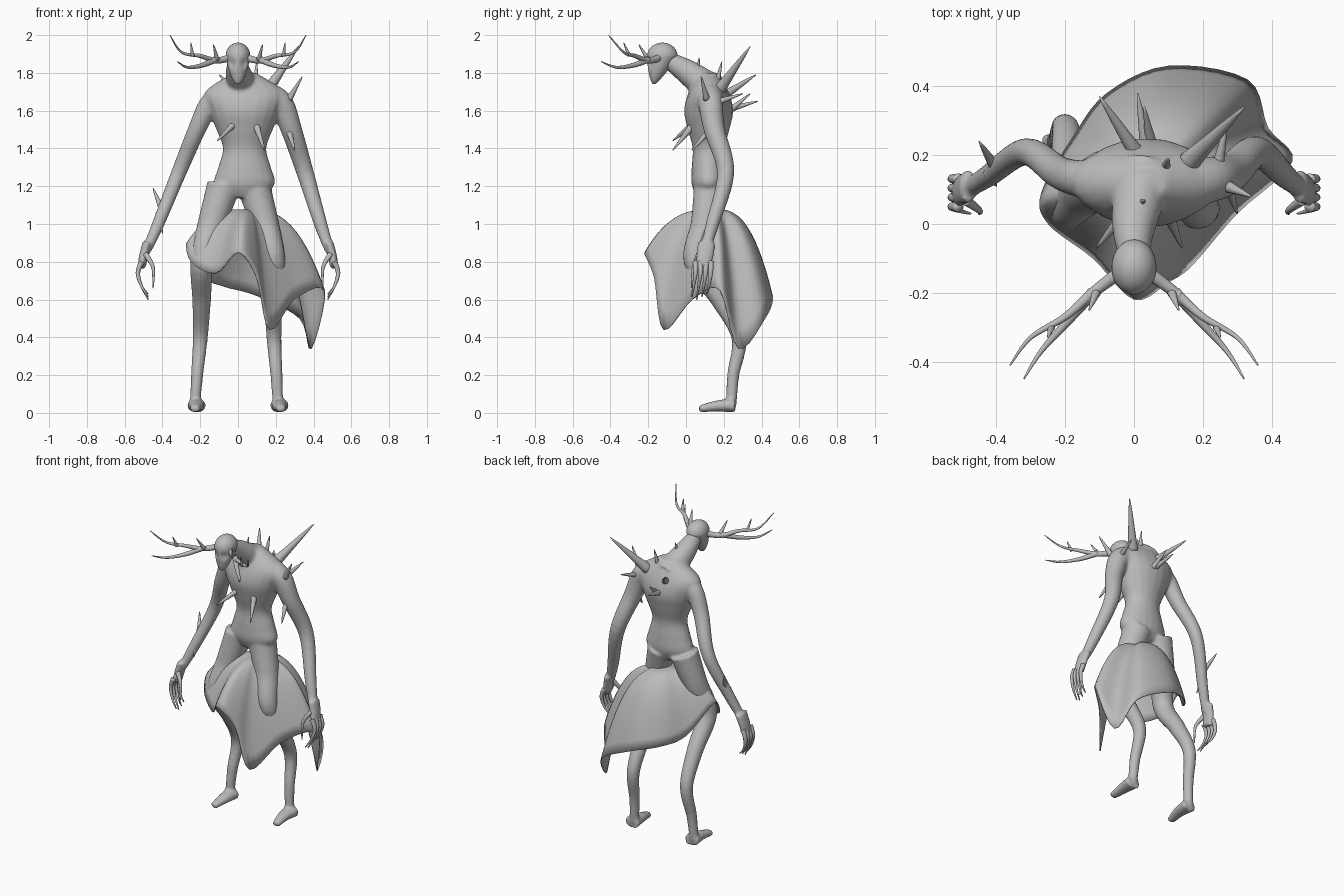
import bpy, bmesh, math
from mathutils import Vector

cube = bpy.data.objects.get("Cube")
if cube:
    bpy.data.objects.remove(cube, do_unlink=True)

grey = bpy.data.materials.new("plain grey")
grey.use_nodes = True
colour = (.5, .5, .5, 1)
grey.diffuse_color = colour
grey.node_tree.nodes["Principled BSDF"].inputs["Base Color"].default_value = colour


def spline(points, steps, closed=False):
    """Smooth path through the given points."""
    points = [Vector(point) for point in points]
    count = len(points)
    path = []
    for i in range(count if closed else count - 1):
        near = [i - 1, i, i + 1, i + 2]
        if closed:
            near = [k % count for k in near]
        else:
            near = [max(0, min(count - 1, k)) for k in near]
        before, start, end, after = (points[k] for k in near)
        into, out = (end - before) / 2, (after - start) / 2
        for step in range(steps):
            t = step / steps
            blend = t * t * (3 - 2 * t)
            path.append(start.lerp(end, blend) + into * t * (1 - t) ** 2 - out * t * t * (1 - t))
    return path if closed else path + [points[-1]]


def bridge(bm, lower, upper):
    """Band of quads between two closed rings."""
    for k in range(len(lower)):
        bm.faces.new((lower[k - 1], lower[k], upper[k], upper[k - 1]))


def tube(bm, rings):
    """Closed skin over (centre, width radius, depth radius) rings."""
    sides = 20
    centres = [ring[0] for ring in rings]
    along = centres[-1] - centres[0]
    across = Vector((1, 0, 0)) if abs(along.x) < abs(along.y) + abs(along.z) else Vector((0, 0, 1))
    previous = first = None
    for i, (centre, width, depth) in enumerate(rings):
        tangent = (centres[min(i + 1, len(rings) - 1)] - centres[max(i - 1, 0)]).normalized()
        across = (across - tangent * across.dot(tangent)).normalized()
        other = tangent.cross(across)
        ring = []
        for k in range(sides):
            angle = math.tau * k / sides
            offset = across * width * math.cos(angle) + other * depth * math.sin(angle)
            ring.append(bm.verts.new(centre + offset))
        if previous:
            bridge(bm, previous, ring)
        else:
            first = ring
        previous = ring
    bm.faces.new(first[::-1])
    bm.faces.new(previous)


def limb(bm, points, start, end=.002, width=1, depth=1, side=1, lean=0, ease=1):
    """Tapered tube along a path; side mirrors it, lean tilts it above the wrists."""
    path = spline([(x * side + lean * (z - .85), y, z) for x, y, z in points], 6)
    rings = []
    for i, centre in enumerate(path):
        radius = end + (start - end) * (1 - i / (len(path) - 1)) ** ease
        rings.append((centre, radius * width, radius * depth))
    tube(bm, rings)


def finish(name, bm):
    bmesh.ops.recalc_face_normals(bm, faces=bm.faces)
    for face in bm.faces:
        face.smooth = True
    mesh = bpy.data.meshes.new(name)
    bm.to_mesh(mesh)
    bm.free()
    mesh.materials.append(grey)
    part = bpy.data.objects.new(name, mesh)
    bpy.context.scene.collection.objects.link(part)
    return part


# Body: torso, neck, arms, palms, legs and feet fused into one skin
body = bmesh.new()
outline = spline([(1.14, .08, .06), (1.21, .16, .09), (1.3, .14, .09), (1.4, .115, .085), (1.5, .15, .11),
                  (1.6, .19, .13), (1.7, .21, .105), (1.8, .06, .05)], 5)
tube(body, [(Vector((.035, .12, height)), width, depth) for height, width, depth in outline])
limb(body, [(.03, .15, 1.7), (0, 0, 1.81), (0, -.1, 1.87)], .09, .04)
for side in (1, -1):
    # The left arm sits wider and is a little thicker than the right
    limb(body, [(.08, .12, 1.69), (.185, .13, 1.64), (.25, .15, 1.5), (.335, .21, 1.27), (.43, .14, 1),
                (.485, .1, .86)], .07 + side * .007, .025, side=side, lean=.05)
    limb(body, [(.48, .11, .9), (.5, .1, .83), (.51, .09, .77)], .026, .022, depth=1.9, side=side)
    limb(body, [(.08, .13, 1.2), (.14, .1, 1), (.19, .05, .8), (.19, .18, .6), (.195, .28, .4),
                (.21, .25, .2), (.22, .24, .04)], .09, .028, side=side, lean=.01, ease=1.5)
    limb(body, [(.22, .26, .04), (.22, .16, .036), (.23, .07, .02)], .04, .018, width=1.3, side=side)
body = finish("body", body)
remesh = body.modifiers.new("fuse", "REMESH")
remesh.mode = "VOXEL"
remesh.voxel_size = .009
remesh.use_smooth_shade = True
soften = body.modifiers.new("soften", "SMOOTH")
soften.factor = .5
soften.iterations = 6

# Skull-like head: a ball with its lower half drawn down into a chin, and sunken eyes
head = bmesh.new()
bmesh.ops.create_uvsphere(head, u_segments=40, v_segments=30, radius=1)
for vert in head.verts:
    x, y, z = vert.co
    drop = min(z, 0)
    vert.co = (x * .065 * (1 + drop * .25), y * .08 * (1 + drop * .5) - .125 + drop * .045,
               1.89 + z * (.15 if z < 0 else .07))
    for side in (1, -1):
        gap = (vert.co - Vector((side * .03, -.19, 1.85))).length
        vert.co.y += max(0, .02 - gap * .7)
finish("head", head)

for side, label in ((1, "left"), (-1, "right")):
    # Antlers: main beam, lower fork and short tines
    antler = bmesh.new()
    limb(antler, [(.04, -.14, 1.88), (.12, -.2, 1.865), (.2, -.27, 1.89), (.3, -.33, 1.91), (.36, -.41, 2)],
         .02, side=side)
    limb(antler, [(.12, -.2, 1.87), (.19, -.28, 1.84), (.27, -.37, 1.83), (.32, -.45, 1.86)],
         .018, side=side)
    limb(antler, [(.11, -.2, 1.87), (.13, -.25, 1.95)], .014, side=side)
    limb(antler, [(.24, -.3, 1.89), (.25, -.33, 1.96)], .011, side=side)
    finish(label + "_antler", antler)

    # Long hooked fingers and thumb
    hand = bmesh.new()
    for finger in range(4):
        y = .05 + finger * .027
        tip = .6 + abs(finger - 1) * .015
        limb(hand, [(.51, y, .8), (.53, y, .74), (.51, y - .01, .67), (.475, y - .02, tip)],
             .016, .003, side=side)
    limb(hand, [(.49, .07, .84), (.45, .04, .77), (.45, .03, .66)], .016, .003, side=side)
    finish(label + "_fingers", hand)

# Thorns on back, shoulders, chest and forearm, thicker where longer
thorns = bmesh.new()
for base, tip in (
    ((.15, .17, 1.7), (.32, .34, 1.94)),
    ((.03, .17, 1.66), (-.1, .37, 1.79)),
    ((.04, .2, 1.6), (.01, .38, 1.65)),
    ((.05, .23, 1.6), (.03, .34, 1.69)),
    ((.24, .15, 1.64), (.27, .3, 1.69)),
    ((.09, .16, 1.73), (.1, .19, 1.86)),
    ((.02, .06, 1.8), (.03, .07, 1.88)),
    ((.27, .11, 1.66), (.34, .08, 1.78)),
    ((-.01, .05, 1.54), (-.11, -.07, 1.44)),
    ((.09, .05, 1.54), (.14, -.07, 1.39)),
    ((.27, .12, 1.49), (.3, .03, 1.39)),
    ((-.4, .16, 1.07), (-.45, .24, 1.19)),
    ((-.42, .15, 1.06), (-.4, .11, .95)),
):
    length = (Vector(tip) - Vector(base)).length
    limb(thorns, [base, tip], .008 + length * .08)
finish("thorns", thorns)

# Ragged cloth draped over the thighs, bulging from its peak to a wavy rim
cloth = bmesh.new()
peak = Vector((.05, .15, 1.08))
rim = spline([(0, -.22, .85), (.1, -.17, .72), (.17, -.12, .44), (.3, .03, .6), (.46, .18, .65),
              (.39, .28, .34), (.33, .42, .5), (.1, .46, .62), (-.08, .38, .67), (-.18, .25, .72),
              (-.27, .09, .9), (-.25, 0, .8), (-.12, -.1, .74)], 5, closed=True)
rows = 12
previous = None
for row in range(1, rows + 1):
    t = row / rows
    ring = []
    for point in rim:
        reach = (point - peak) * t ** .65
        reach.z = (point.z - peak.z) * t ** 1.8
        ring.append(cloth.verts.new(peak + reach))
    if previous:
        bridge(cloth, previous, ring)
    else:
        cloth.faces.new(ring)
    previous = ring
cloth = finish("draped_cloth", cloth)
cloth.modifiers.new("thickness", "SOLIDIFY").thickness = .006
